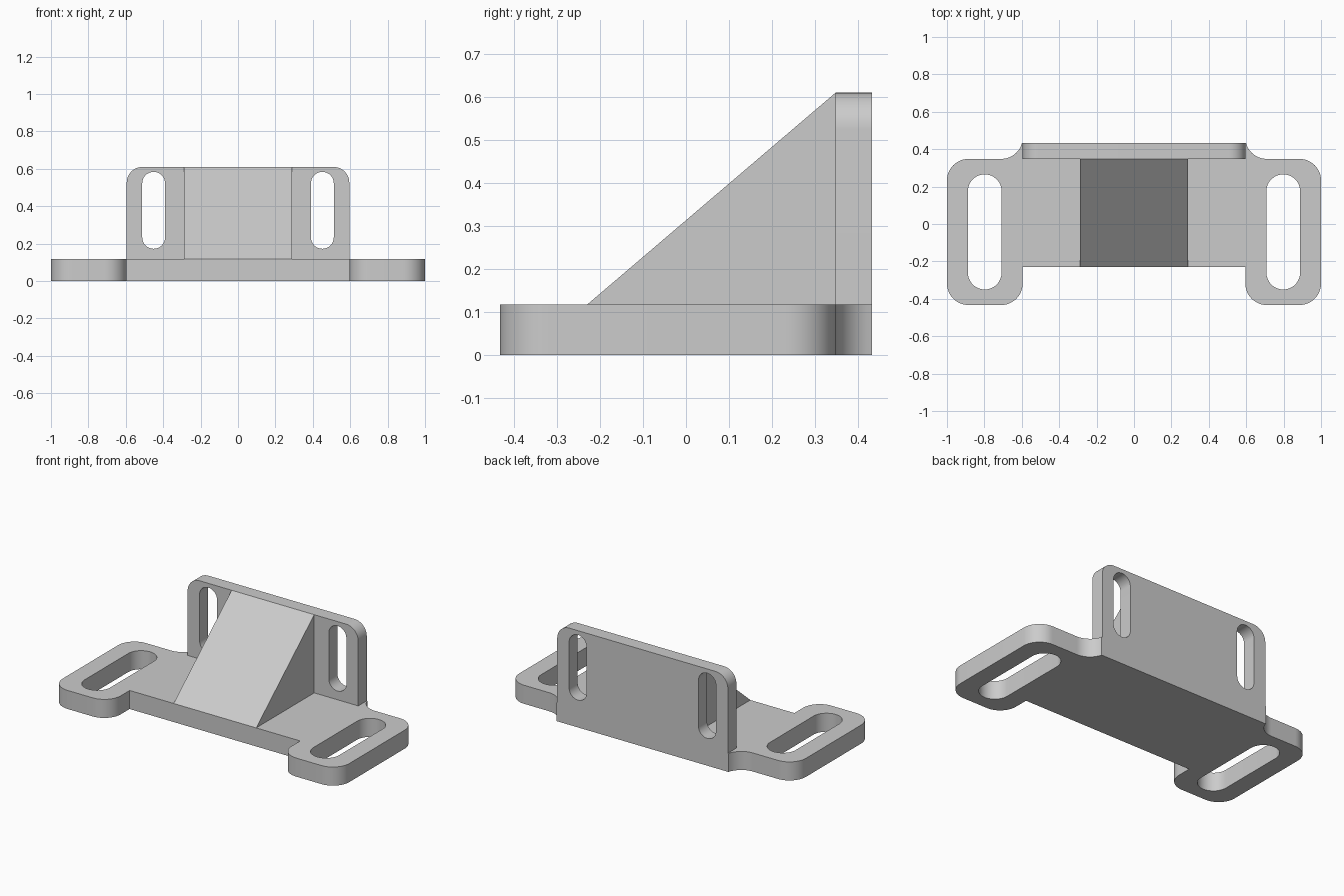
import bpy
import bmesh
import math
from mathutils import Matrix, Vector

if "Cube" in bpy.data.objects:
    bpy.data.objects.remove(bpy.data.objects["Cube"], do_unlink=True)

grey = bpy.data.materials.new("plain grey")
grey.use_nodes = True
colour = (0.6, 0.6, 0.6, 1)
grey.diffuse_color = colour
grey.node_tree.nodes["Principled BSDF"].inputs["Base Color"].default_value = colour

# Main dimensions
BACK, FACE, FRONT = 0.433, 0.348, -0.23   # plate back, plate face, web front
BASE, TOP = 0.117, 0.61                   # base thickness, plate top
INNER, R = 0.595, 0.115                   # inner side of the ears, their corner radius


def rounded(corners, steps=12):
    """Outline from (x, y, radius) right-angled corners."""
    pts = []
    for i, (x, y, r) in enumerate(corners):
        p = Vector((x, y))
        if r == 0:
            pts.append(p)
            continue
        nxt = corners[(i + 1) % len(corners)]
        d1 = (Vector(corners[i - 1][:2]) - p).normalized()
        d2 = (Vector(nxt[:2]) - p).normalized()
        for k in range(steps + 1):
            a = math.pi / 2 * k / steps
            pts.append(p + r * (d1 + d2) - r * (d2 * math.cos(a) + d1 * math.sin(a)))
    return pts


def mirrored(half):
    return half + [(-x, y, r) for x, y, r in reversed(half)]


def slot(cx, low, high, r):
    return rounded([(cx - r, low, r), (cx + r, low, r), (cx + r, high, r), (cx - r, high, r)])


def extruded(name, outlines, depth, matrix):
    """Solid from an outer outline and its holes, centred on its own depth."""
    curve = bpy.data.curves.new(name, "CURVE")
    curve.dimensions = "2D"
    curve.fill_mode = "BOTH"
    curve.extrude = depth / 2
    for pts in outlines:
        clean = [p for i, p in enumerate(pts) if (p - pts[i - 1]).length > 1e-4]
        spline = curve.splines.new("POLY")
        spline.points.add(len(clean) - 1)
        for point, p in zip(spline.points, clean):
            point.co = (p.x, p.y, 0, 1)
        spline.use_cyclic_u = True
    helper = bpy.data.objects.new(name + " helper", curve)
    bpy.context.collection.objects.link(helper)
    depsgraph = bpy.context.evaluated_depsgraph_get()
    mesh = bpy.data.meshes.new_from_object(helper.evaluated_get(depsgraph))
    bpy.data.objects.remove(helper, do_unlink=True)
    bpy.data.curves.remove(curve)

    bm = bmesh.new()
    bm.from_mesh(mesh)
    bmesh.ops.remove_doubles(bm, verts=bm.verts, dist=1e-5)
    bm.transform(matrix)
    bmesh.ops.recalc_face_normals(bm, faces=bm.faces)
    for face in bm.faces:
        face.smooth = True
        face.material_index = 0
    bm.to_mesh(mesh)
    bm.free()
    mesh.set_sharp_from_angle(angle=math.radians(30))
    mesh.materials.clear()
    mesh.materials.append(grey)
    mesh.name = name
    obj = bpy.data.objects.new(name, mesh)
    bpy.context.collection.objects.link(obj)
    return obj


# Base with two slotted ears, filleted into the sides of the upright plate
ear = [(INNER, FRONT, 0), (INNER, -BACK, R), (1, -BACK, R), (1, FACE, R),
       (INNER, FACE, R), (INNER, BACK + 0.1, 0), (INNER, FACE, 0)]
base_outline = [Vector((p.x, min(p.y, BACK))) for p in rounded(mirrored(ear))]
ear_slots = [slot(s * 0.798, -0.35, 0.265, 0.09) for s in (-1, 1)]
extruded("base", [base_outline] + ear_slots, BASE, Matrix.Translation((0, 0, BASE / 2)))

# Upright back plate with two slots
plate_outline = rounded(mirrored([(INNER, 0, 0), (INNER, TOP, 0.085)]))
plate_slots = [slot(s * 0.451, 0.172, 0.583, 0.061) for s in (-1, 1)]
stand_up = Matrix.Translation((0, (FACE + BACK) / 2, 0)) @ Matrix.Rotation(math.pi / 2, 4, "X")
extruded("back_plate", [plate_outline] + plate_slots, BACK - FACE, stand_up)

# Sloping wedge that braces the plate
wedge_outline = rounded([(FRONT, BASE, 0), (FACE, BASE, 0), (FACE, TOP, 0)])
sideways = Matrix(((0, 0, 1, 0), (1, 0, 0, 0), (0, 1, 0, 0), (0, 0, 0, 1)))
extruded("wedge_brace", [wedge_outline], 0.576, sideways)
